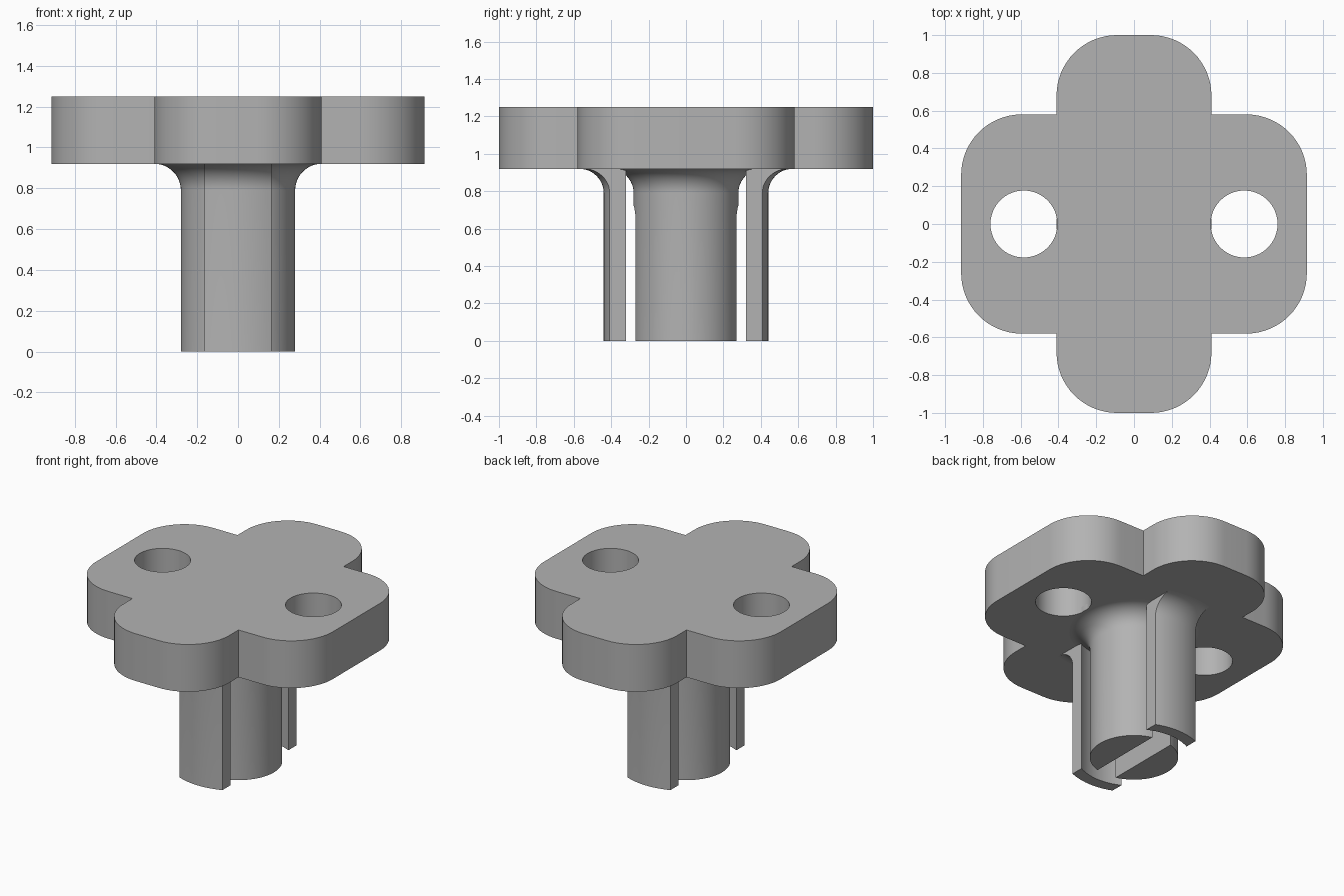
import bpy, bmesh, math
from mathutils import Matrix, Vector

cube = bpy.data.objects.get("Cube")
if cube:
    bpy.data.objects.remove(cube, do_unlink=True)

HEIGHT, UNDER = 1.25, 0.92      # top and underside of the head
FILLET = 0.13                   # blend between the legs and the head
EMBED = 0.96                    # legs run slightly into the head

grey = bpy.data.materials.new("plain_grey")
grey.use_nodes = True
grey.diffuse_color = (0.45, 0.45, 0.45, 1)
grey.node_tree.nodes["Principled BSDF"].inputs["Base Color"].default_value = grey.diffuse_color


def make(name, bm):
    bmesh.ops.recalc_face_normals(bm, faces=bm.faces)
    mesh = bpy.data.meshes.new(name)
    bm.to_mesh(mesh)
    bm.free()
    mesh.materials.append(grey)
    obj = bpy.data.objects.new(name, mesh)
    bpy.context.collection.objects.link(obj)
    return obj


def arc(cx, cy, r, start, end, steps=16):
    angles = [math.radians(start + (end - start) * i / steps) for i in range(steps + 1)]
    return [(cx + r * math.cos(a), cy + r * math.sin(a)) for a in angles]


def prism(name, outline, low, high, frame=Matrix()):
    """Extrude a closed 2D outline from low to high, then place it."""
    bm = bmesh.new()
    face = bm.faces.new([bm.verts.new((x, y, low)) for x, y in outline])
    top = bmesh.ops.extrude_face_region(bm, geom=[face])["geom"]
    verts = [v for v in top if isinstance(v, bmesh.types.BMVert)]
    bmesh.ops.translate(bm, verts=verts, vec=(0, 0, high - low))
    bm.transform(frame)
    return make(name, bm)


def lathe(name, profile, steps=96):
    """Turn a closed (radius, z) profile about the z axis."""
    bm = bmesh.new()
    verts = [bm.verts.new((r, 0, z)) for r, z in profile]
    edges = [bm.edges.new((a, b)) for a, b in zip(verts, verts[1:] + verts[:1])]
    bmesh.ops.spin(bm, geom=verts + edges, axis=(0, 0, 1), cent=(0, 0, 0),
                   angle=math.tau, steps=steps)
    bmesh.ops.remove_doubles(bm, verts=bm.verts, dist=1e-5)
    return make(name, bm)


def cut(obj, tool, operation="DIFFERENCE"):
    mod = obj.modifiers.new("cut", "BOOLEAN")
    mod.operation, mod.object, mod.solver = operation, tool, "EXACT"
    bpy.context.view_layer.objects.active = obj
    bpy.ops.object.modifier_apply(modifier=mod.name)
    bpy.data.objects.remove(tool, do_unlink=True)


def smooth(obj):
    bpy.ops.object.select_all(action="DESELECT")
    obj.select_set(True)
    bpy.context.view_layer.objects.active = obj
    bpy.ops.object.shade_smooth_by_angle(angle=math.radians(30))


def flared(radius, inner):
    """Wall profile that blends outward into the head."""
    blend = arc(radius + FILLET, UNDER - FILLET, FILLET, 180, 90, 12)
    return [(inner, 0), (radius, 0)] + blend + [(radius + FILLET, EMBED), (inner, EMBED)]


# Head: cross of two rounded bars
quarter = arc(0.595, 0.26, 0.32, 0, 90) + [(0.41, 0.58)] + arc(0.09, 0.68, 0.32, 0, 90)
half = quarter + [(-x, y) for x, y in reversed(quarter)]
head = prism("head_plate", half + [(-x, -y) for x, y in half], UNDER, HEIGHT)
for side in (-1, 1):
    cut(head, prism("hole_cutter", arc(side * 0.583, 0, 0.177, 0, 354.375, 63), 0.5, 1.5))
smooth(head)

# Central post with an arched slot and a cross pin hole
post = lathe("split_post", flared(0.28, 0))
along_y = Matrix.Rotation(math.pi / 2, 4, "X")
slot = [(-0.075, -0.1), (0.075, -0.1)] + arc(0, 0.65, 0.075, 0, 180)
cut(post, prism("slot_cutter", slot, -0.6, 0.6, along_y))
along_x = Matrix.Rotation(math.pi / 2, 4, "Z") @ along_y
cut(post, prism("pin_cutter", arc(0, 0.13, 0.043, 0, 348.75, 31), -0.6, 0.6, along_x))
smooth(post)

# Curved outer tabs on the front and back
for name, side in (("front_tab", -1), ("back_tab", 1)):
    tab = lathe(name, flared(0.44, 0.36))
    box = [(-0.165, 0), (0.165, 0), (0.165, side), (-0.165, side)]
    cut(tab, prism("tab_limit", box, -0.2, 1.2), "INTERSECT")
    smooth(tab)
